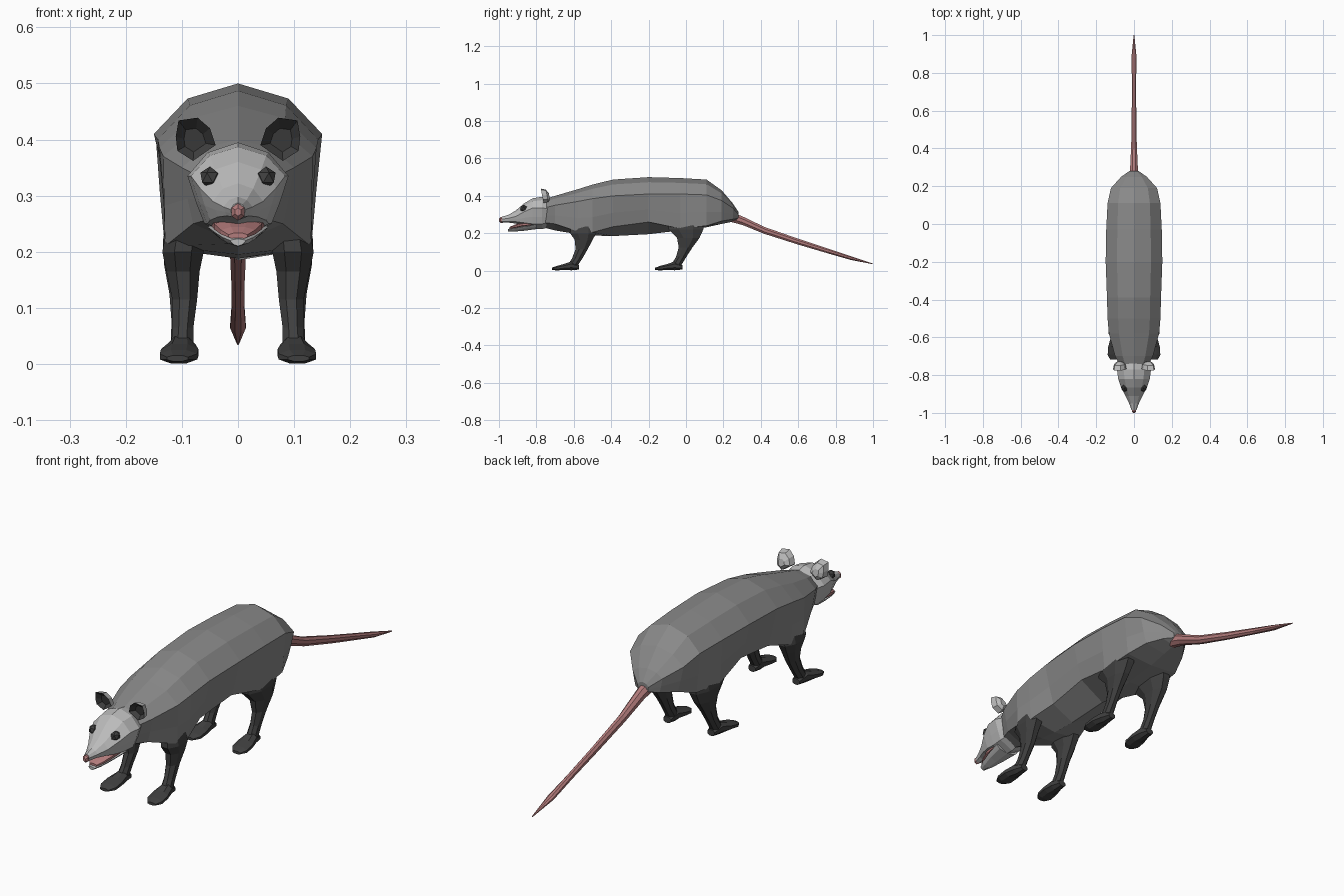
import bpy, bmesh, math


def material(name, r, g, b):
    m = bpy.data.materials.new(name)
    m.diffuse_color = (r, g, b, 1)
    return m


FUR = material("fur", 0.25, 0.25, 0.25)
FACE = material("face_fur", 0.5, 0.5, 0.5)
DARK = material("dark_fur", 0.05, 0.05, 0.05)
PINK = material("skin", 0.45, 0.2, 0.2)


def finish(obj, mat, mirror):
    obj.data.materials.append(mat)
    if mirror:
        obj.modifiers.new("Mirror", 'MIRROR')
    return obj


def loft(name, rings, mat, mirror=False):
    """Skin closed rings of equal length and cap both ends."""
    bm = bmesh.new()
    loops = [[bm.verts.new(p) for p in r] for r in rings]
    n = len(rings[0])
    for a, b in zip(loops, loops[1:]):
        for i in range(n):
            j = (i + 1) % n
            bm.faces.new((a[i], a[j], b[j], b[i]))
    bm.faces.new(loops[0])
    bm.faces.new(loops[-1])
    bmesh.ops.recalc_face_normals(bm, faces=bm.faces)
    me = bpy.data.meshes.new(name)
    bm.to_mesh(me)
    bm.free()
    obj = bpy.data.objects.new(name, me)
    bpy.context.collection.objects.link(obj)
    return finish(obj, mat, mirror)


def section(y, top, wide_z, low_z, bot, w, wl):
    """Symmetric ten-sided cross-section of the torso or head."""
    half = [(0.6 * w, top - 0.3 * (top - wide_z)), (w, wide_z),
            (0.5 * w + 0.5 * wl, 0.45 * wide_z + 0.55 * low_z), (wl, low_z)]
    right = [(x, y, z) for x, z in half]
    left = [(-x, y, z) for x, z in reversed(half)]
    return [(0, y, top)] + right + [(0, y, bot)] + left


def flat_ring(x, y, z, rx, ry, n=8):
    return [(x + rx * math.cos(2 * math.pi * (i + 0.5) / n),
             y + ry * math.sin(2 * math.pi * (i + 0.5) / n), z) for i in range(n)]


def upright_ring(x, y, z, rx, rz, n=8):
    return [(px, y, z + pz) for px, pz, _ in flat_ring(x, 0, 0, rx, rz, n)]


# Torso
loft("body", [section(*s) for s in [
    (-0.78, 0.375, 0.33, 0.26, 0.235, 0.06, 0.045),
    (-0.70, 0.40, 0.35, 0.25, 0.215, 0.10, 0.08),
    (-0.58, 0.435, 0.37, 0.21, 0.195, 0.133, 0.13),
    (-0.50, 0.46, 0.385, 0.205, 0.188, 0.14, 0.125),
    (-0.39, 0.487, 0.40, 0.235, 0.185, 0.143, 0.10),
    (-0.20, 0.50, 0.41, 0.26, 0.195, 0.15, 0.11),
    (-0.03, 0.495, 0.41, 0.225, 0.215, 0.147, 0.132),
    (0.11, 0.487, 0.405, 0.24, 0.232, 0.14, 0.125),
    (0.19, 0.43, 0.375, 0.265, 0.25, 0.122, 0.095),
    (0.25, 0.36, 0.335, 0.275, 0.262, 0.068, 0.055),
    (0.28, 0.315, 0.30, 0.28, 0.27, 0.025, 0.02)]], FUR)

# Head tapering into the snout
loft("head", [section(*s) for s in [
    (-0.72, 0.385, 0.33, 0.26, 0.235, 0.07, 0.05),
    (-0.77, 0.395, 0.335, 0.25, 0.222, 0.09, 0.06),
    (-0.82, 0.387, 0.335, 0.25, 0.222, 0.084, 0.055),
    (-0.865, 0.36, 0.315, 0.256, 0.24, 0.069, 0.05),
    (-0.91, 0.322, 0.29, 0.262, 0.252, 0.045, 0.036),
    (-0.95, 0.298, 0.28, 0.264, 0.257, 0.026, 0.02),
    (-0.985, 0.288, 0.275, 0.262, 0.256, 0.013, 0.01)]], FACE)

# Nose, lower jaw and open mouth
loft("nose", [upright_ring(0, y, 0.271, r, r * 1.2, 6) for y, r in
              [(-0.978, 0.013), (-0.992, 0.013), (-1.0, 0.006)]], PINK)
loft("lower_jaw", [section(*s) for s in [
    (-0.80, 0.25, 0.245, 0.23, 0.222, 0.055, 0.04),
    (-0.87, 0.24, 0.235, 0.222, 0.213, 0.042, 0.03),
    (-0.92, 0.23, 0.226, 0.215, 0.209, 0.028, 0.018),
    (-0.952, 0.223, 0.22, 0.213, 0.21, 0.014, 0.008)]], FACE)
loft("mouth", [upright_ring(0, y, z, w, h) for y, z, w, h in
               [(-0.83, 0.25, 0.05, 0.012), (-0.88, 0.245, 0.046, 0.013),
                (-0.92, 0.235, 0.033, 0.01), (-0.943, 0.228, 0.018, 0.006)]], PINK)

# Eyes
bpy.ops.mesh.primitive_ico_sphere_add(subdivisions=1, radius=1)
eye = bpy.context.object
eye.name = "eyes"
for v in eye.data.vertices:
    x, y, z = v.co
    v.co = (0.05 + 0.019 * x, -0.868 + 0.021 * y, 0.332 + 0.02 * z)
finish(eye, DARK, True)

# Cupped ears: pale shell, dark hollow
EAR = [(0.04, 0.39), (0.05, 0.42), (0.072, 0.439), (0.106, 0.434),
       (0.111, 0.405), (0.108, 0.38), (0.08, 0.362)]
CX, CZ = 0.078, 0.397


def ear_ring(scale, y):
    return [(CX + (x - CX) * scale, y - 0.2 * (z - CZ) * scale,
             CZ + (z - CZ) * scale) for x, z in EAR]


ears = loft("ears", [ear_ring(0.4, -0.73), ear_ring(0.85, -0.742), ear_ring(1, -0.768),
                     ear_ring(0.55, -0.75)], FACE, True)
ears.data.materials.append(DARK)
for p in ears.data.polygons:
    if 14 <= p.index < 21 or p.index == 22:
        p.material_index = 1


# Legs and feet, mirrored left to right
def leg(name, rings, foot_y):
    loft(name + "_legs", [flat_ring(*r) for r in rings], DARK, True)
    loft(name + "_feet", [upright_ring(x, foot_y + y, z, w, h) for x, y, z, w, h in [
        (0.10, 0.0, 0.018, 0.018, 0.013),
        (0.101, -0.04, 0.026, 0.027, 0.026),
        (0.104, -0.08, 0.02, 0.036, 0.017),
        (0.106, -0.12, 0.013, 0.036, 0.013),
        (0.108, -0.145, 0.01, 0.02, 0.006)]], DARK, True)


leg("front", [(0.092, -0.55, 0.25, 0.036, 0.07), (0.098, -0.55, 0.20, 0.04, 0.075),
              (0.098, -0.547, 0.165, 0.032, 0.052), (0.095, -0.558, 0.115, 0.024, 0.035),
              (0.098, -0.582, 0.065, 0.02, 0.03), (0.10, -0.608, 0.025, 0.022, 0.03)], -0.572)
leg("hind", [(0.088, 0.0, 0.27, 0.04, 0.10), (0.095, 0.0, 0.22, 0.042, 0.10),
             (0.10, 0.012, 0.175, 0.034, 0.065), (0.10, -0.002, 0.125, 0.024, 0.04),
             (0.10, -0.025, 0.075, 0.02, 0.03), (0.10, -0.055, 0.025, 0.022, 0.03)], -0.02)

# Bare tail
loft("tail", [upright_ring(0, *r) for r in [
    (0.24, 0.288, 0.027, 0.03), (0.30, 0.268, 0.022, 0.025), (0.42, 0.215, 0.016, 0.02),
    (0.60, 0.155, 0.013, 0.017), (0.76, 0.105, 0.012, 0.014), (0.88, 0.068, 0.015, 0.011),
    (1.0, 0.036, 0.002, 0.002)]], PINK)
